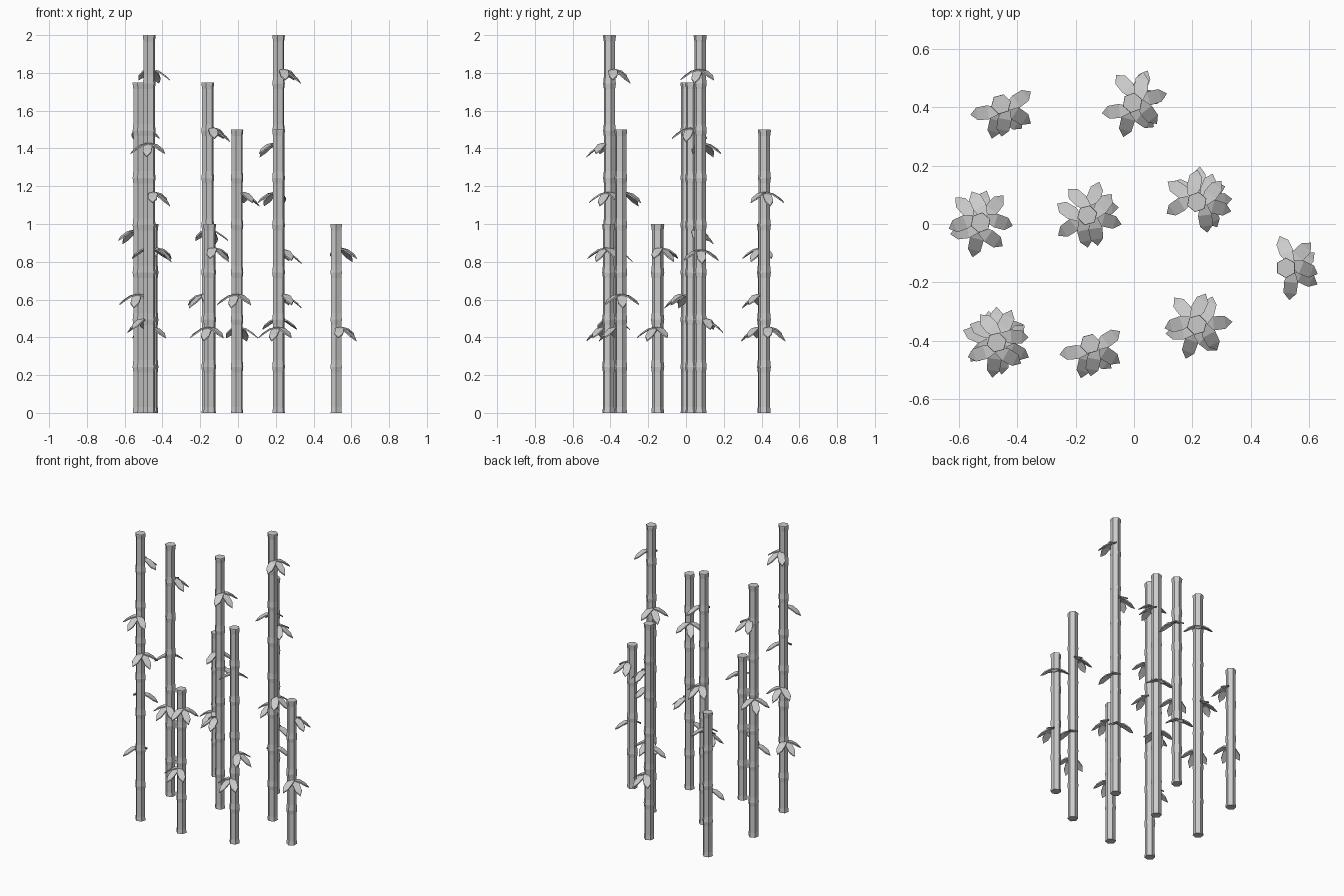
import bpy, bmesh
from math import sin, cos, radians, pi
from mathutils import Vector, Matrix

if "Cube" in bpy.data.objects:
    bpy.data.objects.remove(bpy.data.objects["Cube"])


def finish(bm, name):
    bmesh.ops.recalc_face_normals(bm, faces=bm.faces)
    me = bpy.data.meshes.new(name)
    bm.to_mesh(me)
    bm.free()
    ob = bpy.data.objects.new(name, me)
    bpy.context.collection.objects.link(ob)
    return ob


# hexagonal cane: one flared segment every quarter unit
def stalk(name, x, y, segments, turn):
    bm = bmesh.new()
    profile = []
    for i in range(segments):
        z = i * 0.25
        profile += [(0.034, z), (0.031, z + 0.03), (0.031, z + 0.215), (0.035, z + 0.244)]
    profile.append((0.034, segments * 0.25))
    rings = []
    for r, z in profile:
        rings.append([bm.verts.new((x + r * cos(turn + k * pi / 3),
                                    y + r * sin(turn + k * pi / 3), z)) for k in range(6)])
    for a, b in zip(rings, rings[1:]):
        for k in range(6):
            bm.faces.new((a[k], a[(k + 1) % 6], b[(k + 1) % 6], b[k]))
    bm.faces.new(rings[0][::-1])
    bm.faces.new(rings[-1])
    finish(bm, name)


# one pointed lobe, drooping along its length, with a little thickness
def lobe(bm, base, tip, mat):
    base, tip = Vector(base), Vector(tip)
    d = tip - base
    side = Vector((-d.y, d.x, 0)).normalized()
    layers = []
    for thick in (0, -0.009):
        pts = []
        for t, w, sag in ((0, 0.013, 0), (0.35, 0.024, 0.011), (0.75, 0.022, 0.008)):
            c = base + d * t + Vector((0, 0, sag + thick))
            pts.append([bm.verts.new(mat @ (c + side * w * s)) for s in (1, -1)])
        end = bm.verts.new(mat @ (tip + Vector((0, 0, thick * 0.6))))
        for a, b in zip(pts, pts[1:]):
            bm.faces.new((a[0], a[1], b[1], b[0]))
        bm.faces.new((pts[-1][0], pts[-1][1], end))
        layers.append([p[0] for p in pts] + [end] + [p[1] for p in reversed(pts)])
    top, low = layers
    for i in range(len(top)):
        j = (i + 1) % len(top)
        bm.faces.new((top[i], top[j], low[j], low[i]))


# three-lobed leaf clusters of one stalk: (top height, heading in degrees)
def leaves(name, x, y, items):
    bm = bmesh.new()
    for z, heading in items:
        mat = Matrix.Translation((x, y, z - 0.01)) @ Matrix.Rotation(radians(heading), 4, 'Z')
        lobe(bm, (0.022, 0, 0), (0.122, 0, -0.072), mat)
        for s in (1, -1):
            lobe(bm, (0.026, 0.006 * s, 0), (0.062, 0.092 * s, -0.055), mat)
    finish(bm, name)


# x, y, segments, hexagon turn, leaf clusters
STALKS = [
    (-0.455, 0.41, 4, 15, [(0.885, -33), (0.465, -105)]),
    (-0.15, -0.41, 4, 15, [(0.885, -33), (0.465, -105)]),
    (0.52, -0.15, 4, 30, [(0.885, 45), (0.465, -28)]),
    (-0.005, 0.415, 6, 20, [(1.18, 15), (0.64, -105), (0.465, 65)]),
    (0.215, -0.345, 6, 15, [(1.18, 130), (0.64, 5), (0.465, -108)]),
    (-0.525, 0.005, 7, 20, [(1.52, 50), (0.98, 135), (0.64, -103)]),
    (-0.16, 0.03, 7, 15, [(1.52, -15), (0.98, 70), (0.64, 215)]),
    (0.215, 0.075, 8, 20, [(1.83, -15), (1.44, 145), (0.875, 5), (0.51, 85)]),
    (-0.47, -0.405, 8, 15, [(1.83, 65), (1.44, -97), (1.18, -25), (0.885, 90), (0.51, 160)]),
]

for n, (x, y, seg, turn, items) in enumerate(STALKS, 1):
    stalk(f"bamboo_stalk_{n}", x, y, seg, radians(turn))
    leaves(f"bamboo_leaves_{n}", x, y, items)
